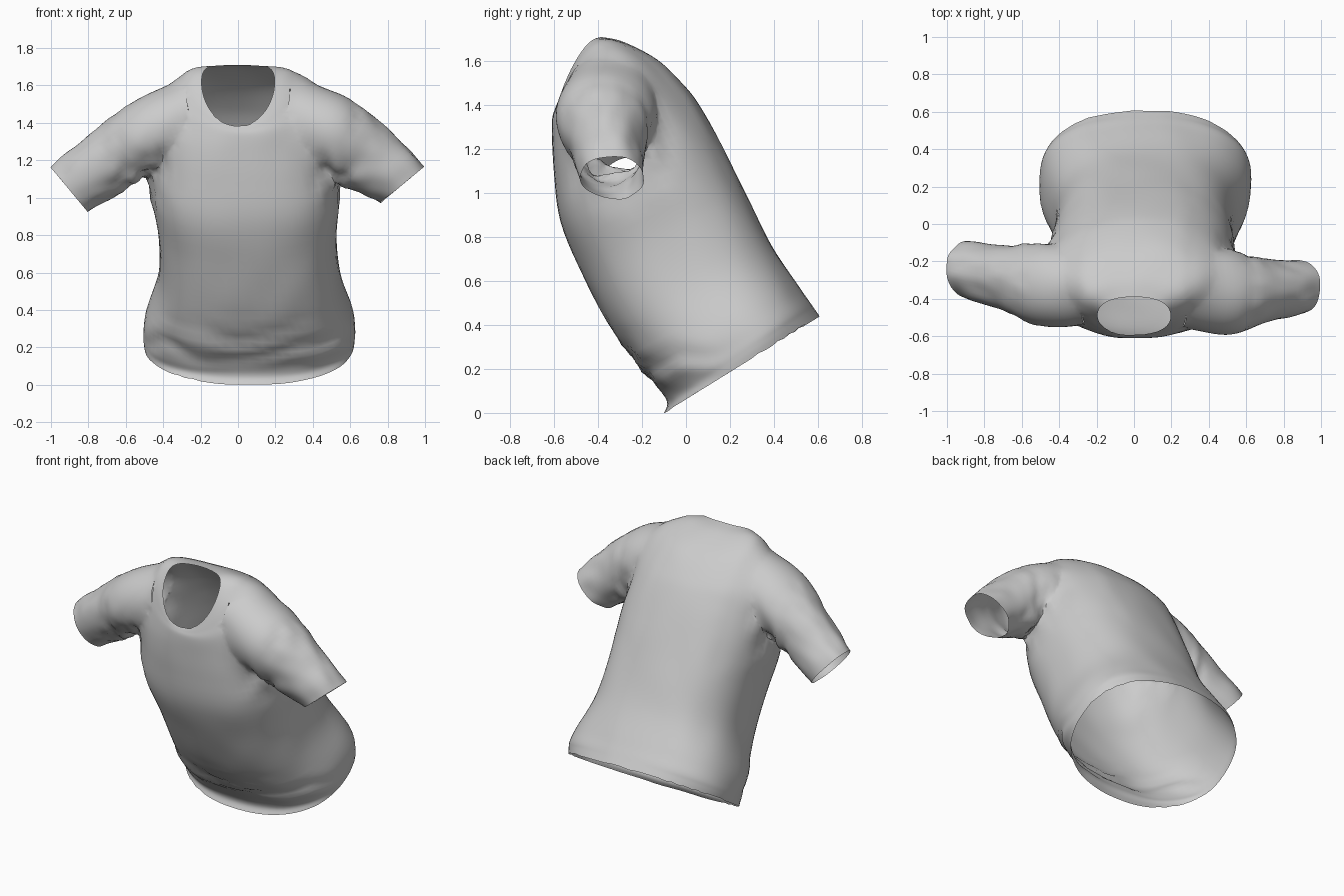
import bpy, bmesh, math
from mathutils import Vector, noise

cube = bpy.data.objects.get("Cube")
if cube:
    bpy.data.objects.remove(cube)


def material(name, value):
    m = bpy.data.materials.new(name)
    m.use_nodes = True
    color = (value, value, value, 1)
    m.diffuse_color = color
    m.node_tree.nodes["Principled BSDF"].inputs["Base Color"].default_value = color
    return m


cloth = material("light grey cloth", 0.6)
SEG = 72


def spline(keys, steps):
    """Smoothly interpolate rows of ring parameters."""
    rows = []
    for i in range(len(keys) - 1):
        a, b = keys[max(i - 1, 0)], keys[i]
        c, d = keys[i + 1], keys[min(i + 2, len(keys) - 1)]
        for k in range(steps):
            t = k / steps
            rows.append([q + 0.5 * t * (r - p + t * (2*p - 5*q + 4*r - s + t * (3*(q - r) + s - p)))
                         for p, q, r, s in zip(a, b, c, d)])
    rows.append(list(keys[-1]))
    return rows


def power(v, n):
    return math.copysign(abs(v) ** (2 / n), v)


def closed_tube(name, rings):
    """Skin the rings; the end caps get material index 1."""
    bm = bmesh.new()
    loops = [[bm.verts.new(p) for p in ring] for ring in rings]
    for a, b in zip(loops, loops[1:]):
        for i in range(len(a)):
            j = (i + 1) % len(a)
            bm.faces.new((a[i], a[j], b[j], b[i]))
    for loop in (loops[0], loops[-1]):
        mid = bm.verts.new(sum((v.co for v in loop), Vector()) / len(loop))
        for i in range(len(loop)):
            bm.faces.new((loop[i], loop[(i + 1) % len(loop)], mid)).material_index = 1
    bmesh.ops.recalc_face_normals(bm, faces=bm.faces[:])
    mesh = bpy.data.meshes.new(name)
    bm.to_mesh(mesh)
    bm.free()
    mesh.materials.append(cloth)
    mesh.materials.append(cloth)
    ob = bpy.data.objects.new(name, mesh)
    bpy.context.collection.objects.link(ob)
    return ob


# Torso rings: front y z, back y z, half width, centre x, side lift, squareness
torso_keys = [
    (-.10, 0, .61, .44, .56, .06, 0, 2.25),
    (-.085, .04, .585, .475, .565, .06, 0, 2.3),
    (-.11, .09, .56, .51, .565, .06, 0, 2.4),
    (-.20, .19, .51, .58, .55, .06, 0, 2.4),
    (-.35, .40, .39, .76, .485, .06, 0, 2.5),
    (-.47, .63, .275, .99, .475, .05, 0, 2.5),
    (-.57, .86, .165, 1.21, .505, .04, 0, 2.4),
    (-.60, 1.08, .065, 1.39, .50, .03, 0, 2.3),
    (-.61, 1.24, -.01, 1.49, .48, .02, .05, 2.2),
    (-.61, 1.33, -.13, 1.605, .41, .03, .10, 2.1),
    (-.60, 1.365, -.28, 1.685, .295, .015, .105, 2.1),
    (-.59, 1.385, -.39, 1.71, .195, 0, .07, 2.3),
]


def torso_ring(row):
    fy, fz, by, bz, hw, cx, lift, n = row
    pts = []
    for i in range(SEG):
        a = math.tau * i / SEG
        s, c = math.sin(a), math.cos(a)
        back = (1 + power(c, n)) / 2
        pts.append(Vector((cx + hw * power(s, n),
                           fy + (by - fy) * back,
                           fz + (bz - fz) * back + lift * s * s)))
    return pts


shirt = closed_tube("shirt", [torso_ring(r) for r in spline(torso_keys, 5)])


# Sleeve rings: centre x y z, top direction x z, depth radius
def sleeve(name, keys):
    rings = []
    for x, y, z, dx, dz, ry in spline(keys, 9):
        angles = [math.tau * i / 48 for i in range(48)]
        rings.append([Vector((x + dx * math.cos(a), y + ry * math.sin(a), z + dz * math.cos(a)))
                      for a in angles])
    return closed_tube(name, rings)


left = sleeve("left_sleeve", [(.26, -.35, 1.44, .03, .20, .20), (.49, -.365, 1.355, .08, .195, .235),
                              (.69, -.36, 1.215, .11, .15, .172), (.88, -.335, 1.07, .12, .10, .147)])
right = sleeve("right_sleeve", [(-.26, -.34, 1.43, -.03, .20, .20), (-.48, -.33, 1.34, -.07, .185, .225),
                                (-.69, -.285, 1.195, -.1, .145, .177), (-.9, -.245, 1.04, -.1, .12, .147)])

# Merge sleeves into the torso
for part in (left, right):
    mod = shirt.modifiers.new("join", "BOOLEAN")
    mod.operation, mod.solver, mod.object = "UNION", "EXACT", part
bpy.context.view_layer.update()
merged = bpy.data.meshes.new_from_object(shirt.evaluated_get(bpy.context.evaluated_depsgraph_get()))
shirt.modifiers.clear()
shirt.data = merged
for part in (left, right):
    bpy.data.objects.remove(part)

# Open the neck, cuffs and hem
bm = bmesh.new()
bm.from_mesh(merged)
bmesh.ops.delete(bm, geom=[f for f in bm.faces if f.material_index == 1], context="FACES")
bmesh.ops.remove_doubles(bm, verts=bm.verts[:], dist=0.006)
bmesh.ops.triangulate(bm, faces=[f for f in bm.faces if len(f.verts) > 4])


# Soften the armhole seams
def pit_distance(p):
    return (p - Vector((math.copysign(.49, p.x), -.3, 1.2))).length


seam = [v for v in bm.verts if .28 < abs(v.co.x) < .66 and v.co.z > 1.02 and not v.is_boundary]
for _ in range(8):
    bmesh.ops.smooth_vert(bm, verts=seam, factor=.5, use_axis_x=True, use_axis_y=True, use_axis_z=True)

# Press cloth folds into the surface
bm.normal_update()
moves = []
for v in bm.verts:
    p = v.co
    d = .006 * noise.noise(Vector((p.x * 6, p.y * 5, p.z * 3)))
    pit = max(0, 1 - pit_distance(p) / .3)
    d += .07 * pit * noise.noise(Vector((p.x * 16, p.y * 14, p.z * 6)))
    if abs(p.x) > .6 and p.z > .9:
        d += .01 * noise.noise(Vector((p.x * 7, p.y * 14, p.z * 9)))
    front_hem = max(0, 1 - abs(p.z - .22) / .15) * max(0, min(1, (.2 - p.y) * 4))
    d += .012 * front_hem * math.sin(p.z * 48 - abs(p.x) * 14 + 2 * noise.noise(p * 5))
    moves.append(v.normal * d)
for v, move in zip(bm.verts, moves):
    v.co += move
    v.co.z = max(v.co.z, 0)
for f in bm.faces:
    f.material_index = 0
bm.to_mesh(merged)
bm.free()
merged.materials.clear()
merged.materials.append(cloth)

bpy.ops.object.select_all(action="DESELECT")
shirt.select_set(True)
bpy.context.view_layer.objects.active = shirt
bpy.ops.object.shade_smooth_by_angle(angle=math.radians(35))
